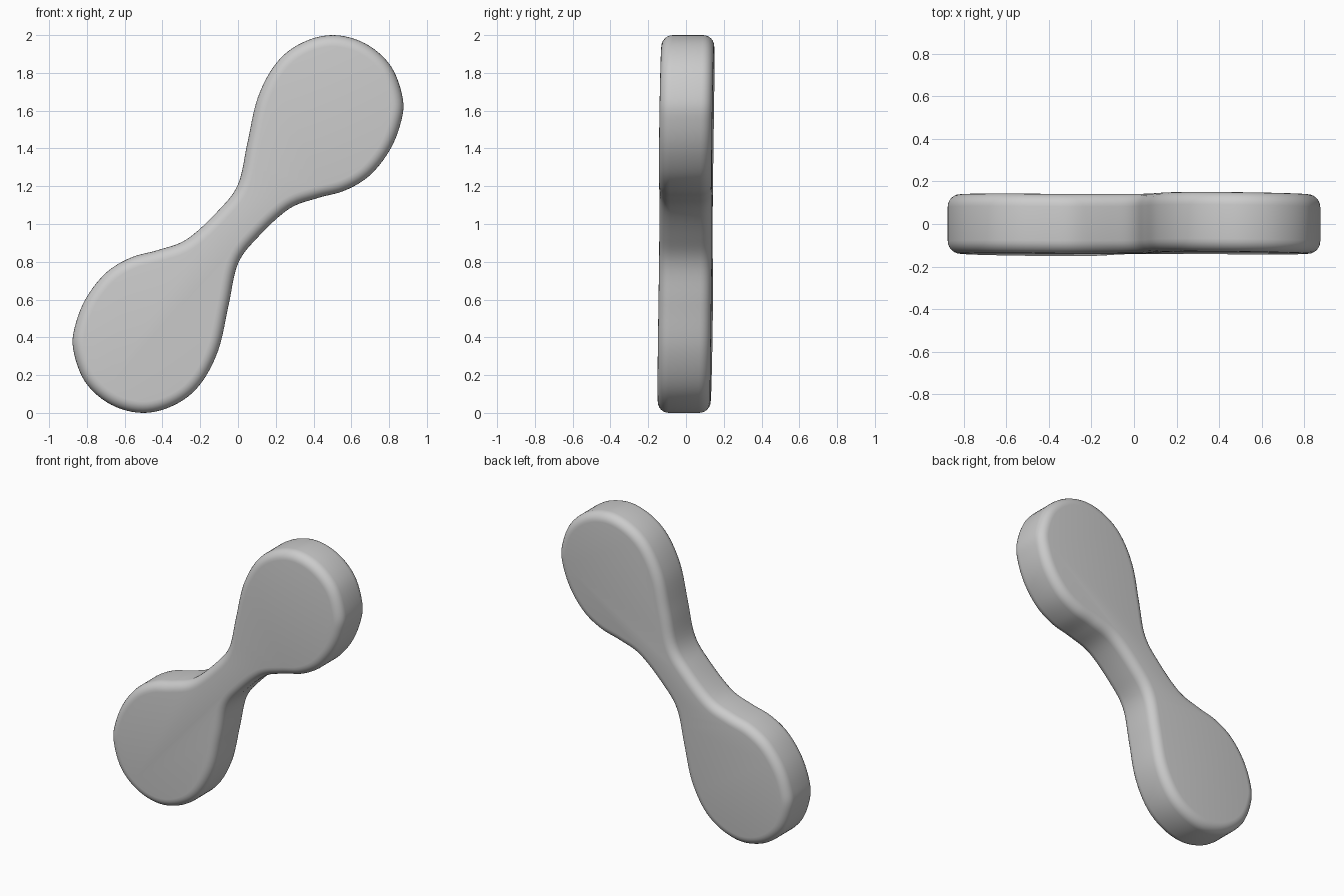
import bpy, bmesh, math
from mathutils import Vector

if "Cube" in bpy.data.objects:
    bpy.data.objects.remove(bpy.data.objects["Cube"])

# Half of the dog-bone outline (x, z measured from the centre); the other half is its point mirror
half = [(-0.105, 0.07), (0.0, 0.21), (0.05, 0.43), (0.105, 0.67), (0.205, 0.855),
        (0.34, 0.96), (0.505, 1.0), (0.675, 0.955), (0.81, 0.835), (0.873, 0.66),
        (0.86, 0.53), (0.80, 0.385), (0.695, 0.255), (0.565, 0.177), (0.42, 0.137),
        (0.27, 0.08)]
ctrl = [Vector(p) for p in half] + [-Vector(p) for p in half]
STEPS, HALF_T, FILLET, ARC = 6, 0.14, 0.06, 6


def smooth_loop(pts):
    """Closed Catmull-Rom curve through the points."""
    out, n = [], len(pts)
    for i in range(n):
        a, b, c, d = (pts[(i + k) % n] for k in (-1, 0, 1, 2))
        for s in range(STEPS):
            t = s / STEPS
            out.append(0.5 * (2 * b + (c - a) * t + (2 * a - 5 * b + 4 * c - d) * t * t
                              + (3 * b - a - 3 * c + d) * t ** 3))
    return out


outline = smooth_loop(ctrl)
n = len(outline)
normals = []
for i in range(n):
    t = outline[(i + 1) % n] - outline[i - 1]
    normals.append(Vector((-t.y, t.x)).normalized())  # outward for a clockwise loop

# Rounded rim section: (inset, y) from front face to back face
front = [(FILLET * (1 - math.sin(a)), -HALF_T + FILLET * (1 - math.cos(a)))
         for a in (math.pi / 2 * k / ARC for k in range(ARC + 1))]
section = front + [(i, -y) for i, y in reversed(front)]

bm = bmesh.new()
rings = []
for inset, y in section:
    ring = []
    for p, nrm in zip(outline, normals):
        q = p - nrm * inset
        lean = 0.017 * q.y - 0.013 * q.x  # slight tilt of the whole plate
        ring.append(bm.verts.new((q.x, y + lean, q.y + 1)))
    rings.append(ring)
for a, b in zip(rings, rings[1:]):
    for i in range(n):
        j = (i + 1) % n
        bm.faces.new((a[i], a[j], b[j], b[i]))
bm.faces.new(rings[0])
bm.faces.new(rings[-1])
bmesh.ops.recalc_face_normals(bm, faces=bm.faces)

mesh = bpy.data.meshes.new("dog_bone_plate")
bm.to_mesh(mesh)
bm.free()
plate = bpy.data.objects.new("dog_bone_plate", mesh)
bpy.context.collection.objects.link(plate)
bpy.context.view_layer.objects.active = plate
plate.select_set(True)
bpy.ops.object.shade_smooth_by_angle(angle=math.radians(40))
